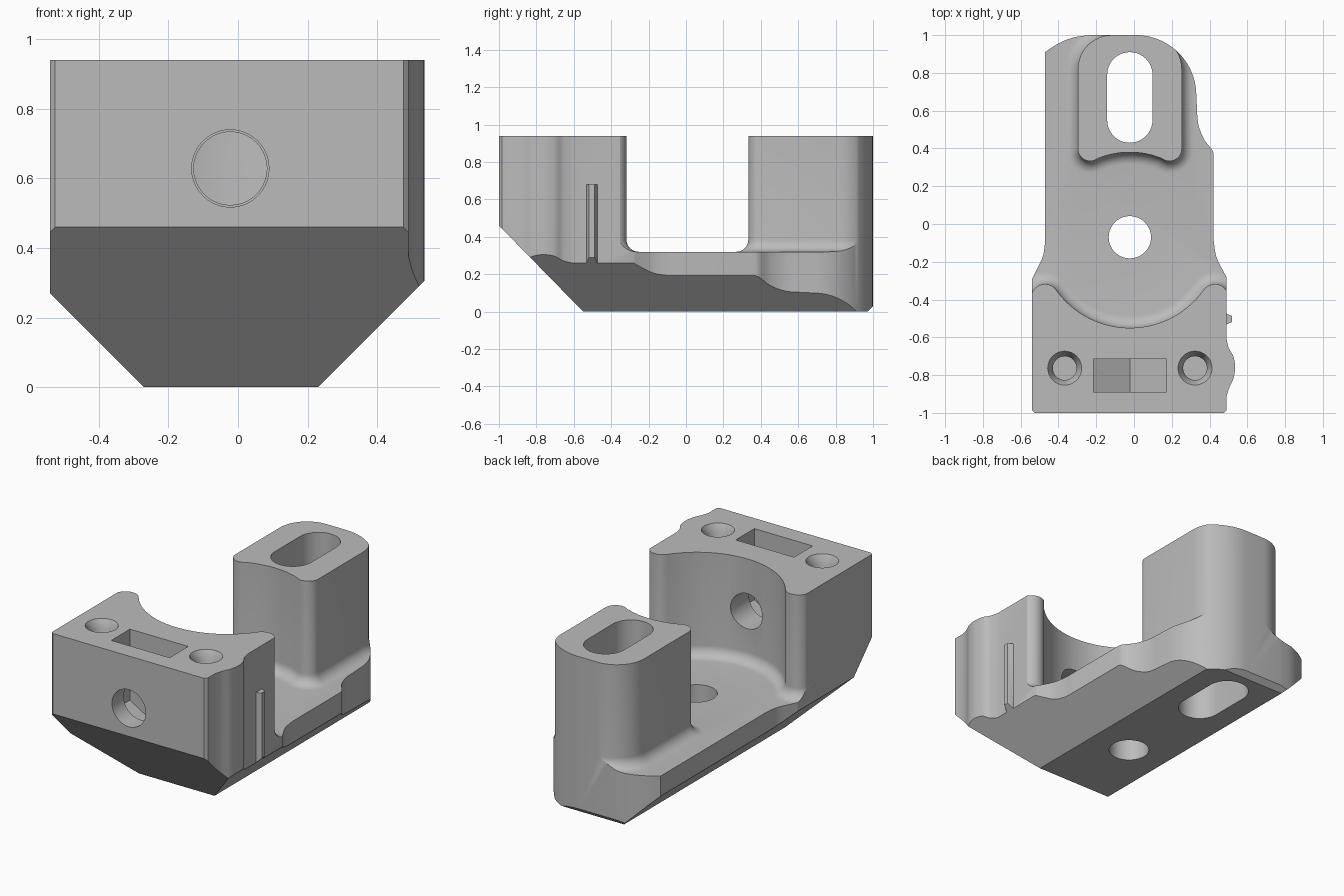
import bpy, bmesh, math
from mathutils import Vector

if "Cube" in bpy.data.objects:
    bpy.data.objects.remove(bpy.data.objects["Cube"])

CX = -0.022          # symmetry line of the machined features
TOP, FLOOR, FILLET = 0.94, 0.32, 0.065

grey = bpy.data.materials.new("plain grey")
grey.diffuse_color = (0.5, 0.5, 0.5, 1)
grey.use_nodes = True
grey.node_tree.nodes["Principled BSDF"].inputs["Base Color"].default_value = grey.diffuse_color


def arc(cx, cy, r, a0, a1, n=12):
    return [(cx + r * math.cos(math.radians(a0 + (a1 - a0) * i / n)),
             cy + r * math.sin(math.radians(a0 + (a1 - a0) * i / n))) for i in range(n + 1)]


def spline(pts, n=4):
    """Smooth curve through the points."""
    p = [Vector(q) for q in [pts[0]] + pts + [pts[-1]]]
    out = []
    for a, b, c, d in zip(p, p[1:], p[2:], p[3:]):
        for i in range(n):
            t = i / n
            v = 0.5 * (2 * b + (c - a) * t + (2 * a - 5 * b + 4 * c - d) * t * t
                       + (3 * b - a - 3 * c + d) * t ** 3)
            out.append((v.x, v.y))
    return out + [tuple(pts[-1])]


def ring(pts, z):
    return [(x, y, z) for x, y in pts]


def mirrored(half):
    """Complete a half profile about the symmetry line."""
    return half + [(2 * CX - x, y) for x, y in reversed(half)]


def loft(name, rings, cuts=()):
    """Skin equal rings into a closed solid, then trim it with planes."""
    bm = bmesh.new()
    vs = [[bm.verts.new(p) for p in r] for r in rings]
    n = len(vs[0])
    for a, b in zip(vs, vs[1:]):
        for i in range(n):
            bm.faces.new((a[i], a[(i + 1) % n], b[(i + 1) % n], b[i]))
    bm.faces.new(vs[0])
    bm.faces.new(vs[-1])
    for co, no in cuts:
        res = bmesh.ops.bisect_plane(bm, geom=bm.verts[:] + bm.edges[:] + bm.faces[:], dist=1e-5,
                                     plane_co=co, plane_no=no, clear_outer=True)
        edges = [e for e in res["geom_cut"] if isinstance(e, bmesh.types.BMEdge)]
        if edges:
            bmesh.ops.edgeloop_fill(bm, edges=edges)
    bmesh.ops.recalc_face_normals(bm, faces=bm.faces[:])
    me = bpy.data.meshes.new(name)
    bm.to_mesh(me)
    bm.free()
    me.materials.append(grey)
    ob = bpy.data.objects.new(name, me)
    bpy.context.collection.objects.link(ob)
    return ob


def box(name, lo, hi):
    pts = [(lo[0], lo[1]), (hi[0], lo[1]), (hi[0], hi[1]), (lo[0], hi[1])]
    return loft(name, [ring(pts, lo[2]), ring(pts, hi[2])])


def combine(target, other, op):
    m = target.modifiers.new(op, 'BOOLEAN')
    m.operation, m.object, m.solver = op, other, 'EXACT'
    bpy.context.view_layer.objects.active = target
    bpy.ops.object.modifier_apply(modifier=m.name)
    bpy.data.objects.remove(other)


def filleted(name, profile):
    """Tower with a rounded foot; profile(d) is its outline grown by d."""
    rings = [ring(profile(FILLET), 0.15)]
    for i in range(9):
        t = math.radians(90 * i / 8)
        rings.append(ring(profile(FILLET * (1 - math.sin(t))), FLOOR + FILLET * (1 - math.cos(t))))
    return loft(name, rings + [ring(profile(0), 1.1)])


def front_profile(d):
    # round horns either side of a large concave recess
    cx, cy = CX - 0.45, -0.39
    tangent = math.degrees(math.atan2(-0.07 - cy, 0.45))
    horn = arc(cx, cy, 0.072 + d, 165, tangent)
    bowl = arc(CX, -0.07, 0.48 - d, 180 + tangent, 270, 24)
    return mirrored([(-0.9, -1.2), (-0.9, horn[0][1])] + horn + bowl[1:-1])


def post_profile(d):
    # concave front, small front corners, large back corners
    tangent = math.degrees(math.atan2(0.468, 0.21))
    back = arc(CX - 0.095, 0.82, 0.18 + d, 90, 180)
    corner = arc(CX - 0.21, 0.398, 0.065 + d, 180, 360 - tangent)
    hollow = arc(CX, -0.07, 0.45 - d, 180 - tangent, 90, 10)
    return mirrored(back + corner + hollow[1:-1])


# overall plan outline
outline = [(-0.54, -0.985), (-0.525, -1.0), (0.475, -1.0), (0.49, -0.985)]
outline += spline([(0.49, -0.915), (0.503, -0.87), (0.526, -0.82), (0.535, -0.76),
                   (0.526, -0.70), (0.503, -0.66), (0.49, -0.61)])
outline += spline([(0.49, -0.28), (0.465, -0.235), (0.435, -0.17), (0.422, -0.09)])
outline += spline([(0.422, 0.37), (0.412, 0.395), (0.37, 0.45), (0.34, 0.53), (0.333, 0.62)])
outline += arc(0.01, 0.68, 0.32, 0, 90, 20)
outline += spline([(-0.24, 1.0), (-0.33, 0.985), (-0.41, 0.95), (-0.47, 0.91)])
outline += spline([(-0.47, -0.09), (-0.482, -0.17), (-0.512, -0.235), (-0.54, -0.29)])

# underside bevels: front, left, right, back
bevels = [((0, -0.55, 0), (0, -0.46, -0.45)), ((-0.27, 0, 0), (-1, 0, -1)),
          ((0.23, 0, 0), (1, 0, -1)), ((0, 0.97, 0), (0, 1, -1))]

# main body
body = box("bracket_body", (-1, -1.3, -0.1), (1, 1.3, FLOOR))
combine(body, filleted("front_block", front_profile), 'UNION')
combine(body, filleted("back_post", post_profile), 'UNION')
combine(body, loft("stock", [ring(outline, 0), ring(outline, TOP)], bevels), 'INTERSECT')

# side rib
rib = [(0.45, -0.532), (0.49, -0.532), (0.52, -0.518), (0.52, -0.488), (0.49, -0.474), (0.45, -0.474)]
combine(body, loft("rib", [ring(rib, 0.15), ring(rib, 0.68)], bevels[2:3]), 'UNION')

# vertical slot and round hole
slot = arc(CX, 0.79, 0.12, 0, 180, 20) + arc(CX, 0.55, 0.12, 180, 360, 20)
combine(body, loft("slot", [ring(slot, -0.2), ring(slot, 1.2)]), 'DIFFERENCE')
hole = arc(CX, -0.07, 0.112, 0, 360, 40)[:-1]
combine(body, loft("floor_hole", [ring(hole, -0.2), ring(hole, 0.6)]), 'DIFFERENCE')

# horizontal bolt hole, slightly wider at the front
bore = [[(x, y, z) for x, z in arc(CX, 0.628, r, 0, 360, 40)[:-1]]
        for y, r in ((-1.2, 0.111), (-0.8, 0.111), (-0.8 + 0.001, 0.105), (-0.2, 0.105))]
combine(body, loft("bolt_hole", bore), 'DIFFERENCE')

# nut pocket with pointed bottom, open at the top
nut = [(CX - 0.193, 1.2), (CX - 0.193, 0.515), (CX, 0.403), (CX + 0.193, 0.515), (CX + 0.193, 1.2)]
combine(body, loft("nut_pocket", [[(x, y, z) for x, z in nut] for y in (-0.89, -0.714)]), 'DIFFERENCE')

# countersunk blind screw holes
for s in (-1, 1):
    rings = [ring(arc(CX + 0.345 * s, -0.763, r, 0, 360, 32)[:-1], z)
             for r, z in ((0.063, 0.45), (0.063, 0.89), (0.09, TOP), (0.101, TOP + 0.02))]
    combine(body, loft("screw_hole", rings), 'DIFFERENCE')

# smooth shading with crisp edges
bpy.ops.object.select_all(action='DESELECT')
body.select_set(True)
bpy.context.view_layer.objects.active = body
bpy.ops.object.shade_smooth_by_angle(angle=math.radians(30))
